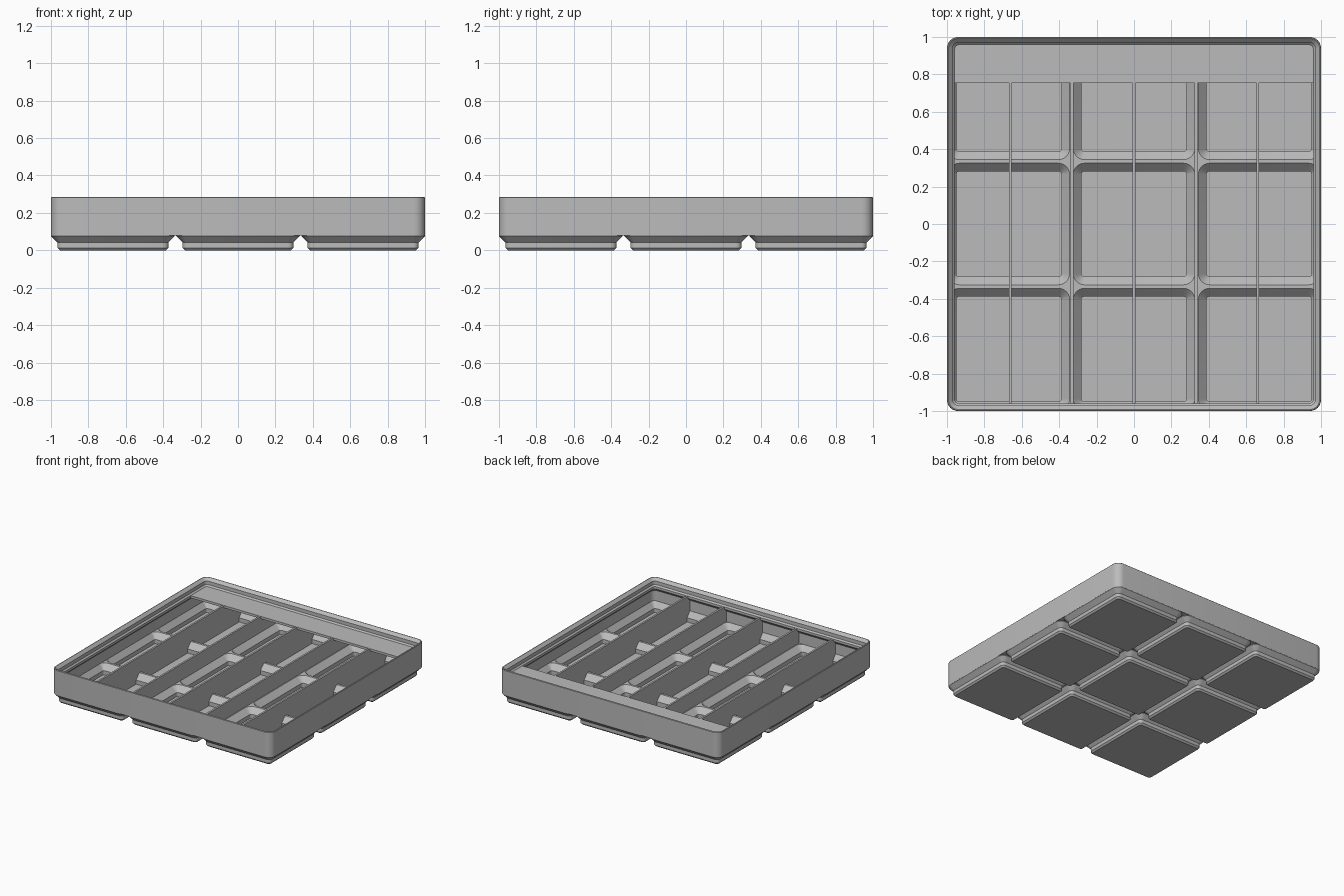
import bpy, math

cube = bpy.data.objects.get("Cube")
if cube:
    bpy.data.objects.remove(cube, do_unlink=True)

PITCH = 0.669
WALL = 0.985          # inner face of the outer wall
TOP = 0.223           # height of the dividers and the shelf
RIDGE = 0.092         # top of the ridges between the floor pockets
ROWS = (-PITCH, 0, PITCH)

grey = bpy.data.materials.new("plain_grey")
grey.use_nodes = True
GREY = (0.5, 0.5, 0.5, 1)
grey.diffuse_color = GREY
grey.node_tree.nodes["Principled BSDF"].inputs["Base Color"].default_value = GREY


def make(name, verts, faces):
    mesh = bpy.data.meshes.new(name)
    mesh.from_pydata(verts, [], faces)
    mesh.materials.append(grey)
    ob = bpy.data.objects.new(name, mesh)
    bpy.context.collection.objects.link(ob)
    return ob


def loft(name, rings, cx=0, cy=0, limit=None, steps=6):
    """Closed solid through rounded squares given as (half width, corner radius, z)."""
    verts = []
    for half, rad, z in rings:
        for q in range(4):
            sx, sy = ((1, 1), (-1, 1), (-1, -1), (1, -1))[q]
            for i in range(steps + 1):
                a = math.pi / 2 * (q + i / steps)
                x = cx + sx * (half - rad) + rad * math.cos(a)
                y = cy + sy * (half - rad) + rad * math.sin(a)
                if limit:
                    x, y = (max(-limit, min(limit, v)) for v in (x, y))
                verts.append((x, y, z))
    n = 4 * (steps + 1)
    faces = [tuple(reversed(range(n))), tuple(range(len(verts) - n, len(verts)))]
    for r in range(len(rings) - 1):
        for i in range(n):
            j = (i + 1) % n
            faces.append((r * n + i, r * n + j, r * n + n + j, r * n + n + i))
    return make(name, verts, faces)


def extrude_x(name, profile, x0, x1):
    """Solid from a (y, z) outline, counter-clockwise seen from +x."""
    n = len(profile)
    verts = [(x, y, z) for x in (x0, x1) for y, z in profile]
    faces = [tuple(reversed(range(n))), tuple(range(n, 2 * n))]
    faces += [(i, (i + 1) % n, n + (i + 1) % n, n + i) for i in range(n)]
    return make(name, verts, faces)


def combine(target, tool, operation):
    mod = target.modifiers.new("cut", 'BOOLEAN')
    mod.operation, mod.solver, mod.object = operation, 'EXACT', tool
    bpy.context.view_layer.objects.active = target
    bpy.ops.object.modifier_apply(modifier=mod.name)
    bpy.data.objects.remove(tool, do_unlink=True)


# Outer body with a narrow rounded rim
tray = loft("tray", [(1, 0.06, 0.0797), (1, 0.06, 0.281), (0.996, 0.056, 0.285)])

# Nine stepped feet
FOOT = [(0.2837, 0.017, 0), (0.2964, 0.0295, 0.0128), (0.2964, 0.0295, 0.0414),
        (0.3305, 0.06, 0.0757), (0.3304, 0.06, 0.081), (0.31, 0.045, 0.087)]
for cx in ROWS:
    for cy in ROWS:
        combine(tray, loft("foot", FOOT, cx, cy), 'UNION')

# Main cavity with the stepped stacking lip
CAVITY = [(WALL, 0.045, RIDGE), (WALL, 0.045, 0.178), (0.9586, 0.022, 0.204),
          (0.9586, 0.022, TOP), (0.9697, 0.03, 0.2343), (0.9697, 0.03, 0.263),
          (0.992, 0.052, 0.2853), (0.992, 0.052, 0.31)]
combine(tray, loft("cavity", CAVITY), 'DIFFERENCE')

# Hollow pocket inside every foot
POCKET = [(0.281, 0.015, 0.014), (0.281, 0.015, 0.048),
          (0.325, 0.06, RIDGE), (0.325, 0.06, 0.1)]
for cx in ROWS:
    for cy in ROWS:
        combine(tray, loft("pocket", POCKET, cx, cy, limit=0.9845), 'DIFFERENCE')

# Dividers: those over a foot reach its floor, the others stand on a ridge
END = 0.988
deep = [(-END, RIDGE)]
for cy in ROWS:
    deep += [(cy - 0.315, 0.084), (cy - 0.283, 0.05), (cy - 0.283, 0.012),
             (cy + 0.283, 0.012), (cy + 0.283, 0.05), (cy + 0.315, 0.084)]
deep += [(END, RIDGE), (END, TOP - 0.001), (-END, TOP - 0.001)]
short = [(-END, 0.088), (END, 0.088), (END, TOP - 0.001), (-END, TOP - 0.001)]
for k in range(-2, 3):
    x = k * 0.331
    extrude_x("divider_%d" % (k + 3), short if k % 2 else deep, x - 0.0075, x + 0.0075)

# Label shelf along the back, with a sloping underside
extrude_x("label_shelf", [(0.755, TOP - 0.019), (0.985, 0.085), (0.985, TOP), (0.755, TOP)],
          -0.974, 0.974)

# Smooth corners, crisp edges
bpy.ops.object.select_all(action='DESELECT')
tray.select_set(True)
bpy.context.view_layer.objects.active = tray
bpy.ops.object.shade_smooth_by_angle(angle=math.radians(30))
